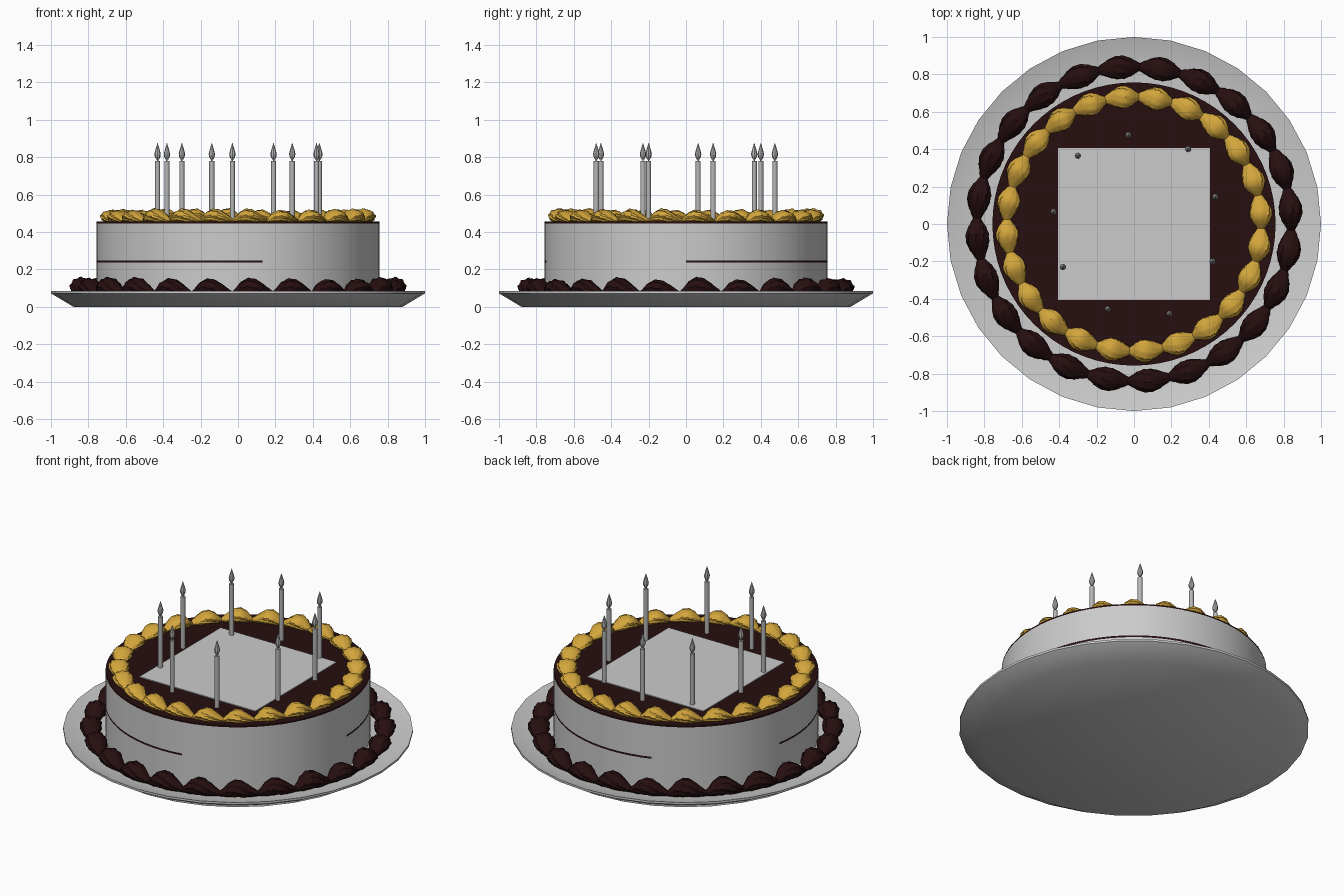
import bpy, bmesh, math, random
from mathutils import Matrix, Vector

random.seed(4)
cube = bpy.data.objects.get("Cube")
if cube:
    bpy.data.objects.remove(cube)


def material(name, rgb):
    m = bpy.data.materials.new(name)
    m.use_nodes = True
    m.diffuse_color = (*rgb, 1)
    m.node_tree.nodes["Principled BSDF"].inputs["Base Color"].default_value = (*rgb, 1)
    return m


GREY = material("pale grey", (0.6, 0.6, 0.6))
WAX = material("candle grey", (0.47, 0.47, 0.47))
CHOCOLATE = material("dark chocolate", (0.02, 0.0045, 0.005))
GOLD = material("golden icing", (0.65, 0.38, 0.045))


def finish(name, bm, mats, angle=40):
    bmesh.ops.recalc_face_normals(bm, faces=bm.faces)
    mesh = bpy.data.meshes.new(name)
    bm.to_mesh(mesh)
    bm.free()
    for m in mats:
        mesh.materials.append(m)
    mesh.shade_smooth()
    mesh.set_sharp_from_angle(angle=math.radians(angle))
    obj = bpy.data.objects.new(name, mesh)
    bpy.context.scene.collection.objects.link(obj)
    return obj


def loft(bm, rings):
    """Bridge closed rings of points and cap both ends."""
    loops = [[bm.verts.new(p) for p in ring] for ring in rings]
    n = len(loops[0])
    for a, b in zip(loops, loops[1:]):
        for i in range(n):
            j = (i + 1) % n
            bm.faces.new((a[i], a[j], b[j], b[i]))
    bm.faces.new(loops[0])
    bm.faces.new(loops[-1])


def lathe(bm, profile, sides, x=0, y=0):
    turns = [2 * math.pi * i / sides for i in range(sides)]
    loft(bm, [[Vector((x + r * math.cos(a), y + r * math.sin(a), z)) for a in turns]
              for r, z in profile])


# Dished serving plate
bm = bmesh.new()
lathe(bm, [(0.88, 0), (1, 0.072), (1, 0.085), (0.9, 0.055), (0.8, 0.045)], 32)
finish("plate", bm, [GREY], 50)

# Cake body, with a filling line showing along parts of the side
bm = bmesh.new()
lathe(bm, [(0.757, 0.04), (0.757, 0.236), (0.757, 0.248), (0.757, 0.446)], 72)
for f in bm.faces:
    c = f.calc_center_median()
    turn = math.degrees(math.atan2(c.y, c.x)) % 360
    if len(f.verts) == 4 and 0.236 < c.z < 0.248 and (turn < 110 or 170 < turn < 279):
        f.material_index = 1
finish("cake_body", bm, [GREY, CHOCOLATE])

# Chocolate top and square topper sheet
bm = bmesh.new()
lathe(bm, [(0.757, 0.446), (0.757, 0.455)], 72)
finish("chocolate_top", bm, [CHOCOLATE])

bm = bmesh.new()
bmesh.ops.create_cube(bm, size=1, matrix=Matrix.Translation((0, 0, 0.457))
                      @ Matrix.Diagonal((0.81, 0.81, 0.006, 1)))
finish("topper_sheet", bm, [GREY])


# Piped shell borders: ridged, twisted teardrops chained in a ring
SHELL = [(-0.55, 0.2, 0.2), (-0.42, 0.45, 0.45), (-0.28, 0.78, 0.8), (-0.1, 1, 1),
         (0.08, 1, 0.95), (0.25, 0.8, 0.72), (0.42, 0.5, 0.45), (0.58, 0.2, 0.2)]


def shell_border(name, mat, radius, base, half_width, height, count=24, ridges=9):
    bm = bmesh.new()
    points = ridges * 4
    length = 2 * math.pi * radius / count
    for k in range(count):
        start = 2 * math.pi * (k + 0.35) / count
        size = random.uniform(0.92, 1.08)
        rings = []
        for t, wide, tall in SHELL:
            ring = []
            for i in range(points):
                a = 2 * math.pi * i / points
                groove = 0.92 + 0.08 * math.cos(ridges * (a + 1.1 * t))
                across = half_width * wide * groove * math.cos(a)
                up = height * tall * size * (0.5 + 0.5 * groove * math.sin(a))
                turn = start + t * length / radius
                r = radius + across
                ring.append(Vector((r * math.cos(turn), r * math.sin(turn), base + up)))
            rings.append(ring)
        loft(bm, rings)
    finish(name, bm, [mat], 35)


shell_border("top_border", GOLD, 0.68, 0.445, 0.062, 0.078)
shell_border("bottom_border", CHOCOLATE, 0.84, 0.05, 0.065, 0.105)

# Candles, each with a wick and a teardrop flame
SPOTS = [(-0.03, 0.475), (0.29, 0.40), (0.435, 0.145), (0.42, -0.20), (0.19, -0.48),
         (-0.14, -0.455), (-0.38, -0.23), (-0.43, 0.065), (-0.30, 0.365)]
for n, (x, y) in enumerate(SPOTS, 1):
    bm = bmesh.new()
    lathe(bm, [(0.014, 0.45), (0.014, 0.78)], 10, x, y)
    lathe(bm, [(0.004, 0.775), (0.004, 0.8)], 6, x, y)
    lathe(bm, [(0.007, 0.787), (0.015, 0.803), (0.017, 0.818), (0.012, 0.838),
               (0.006, 0.858), (0.001, 0.875)], 8, x, y)
    finish(f"candle_{n}", bm, [WAX])
